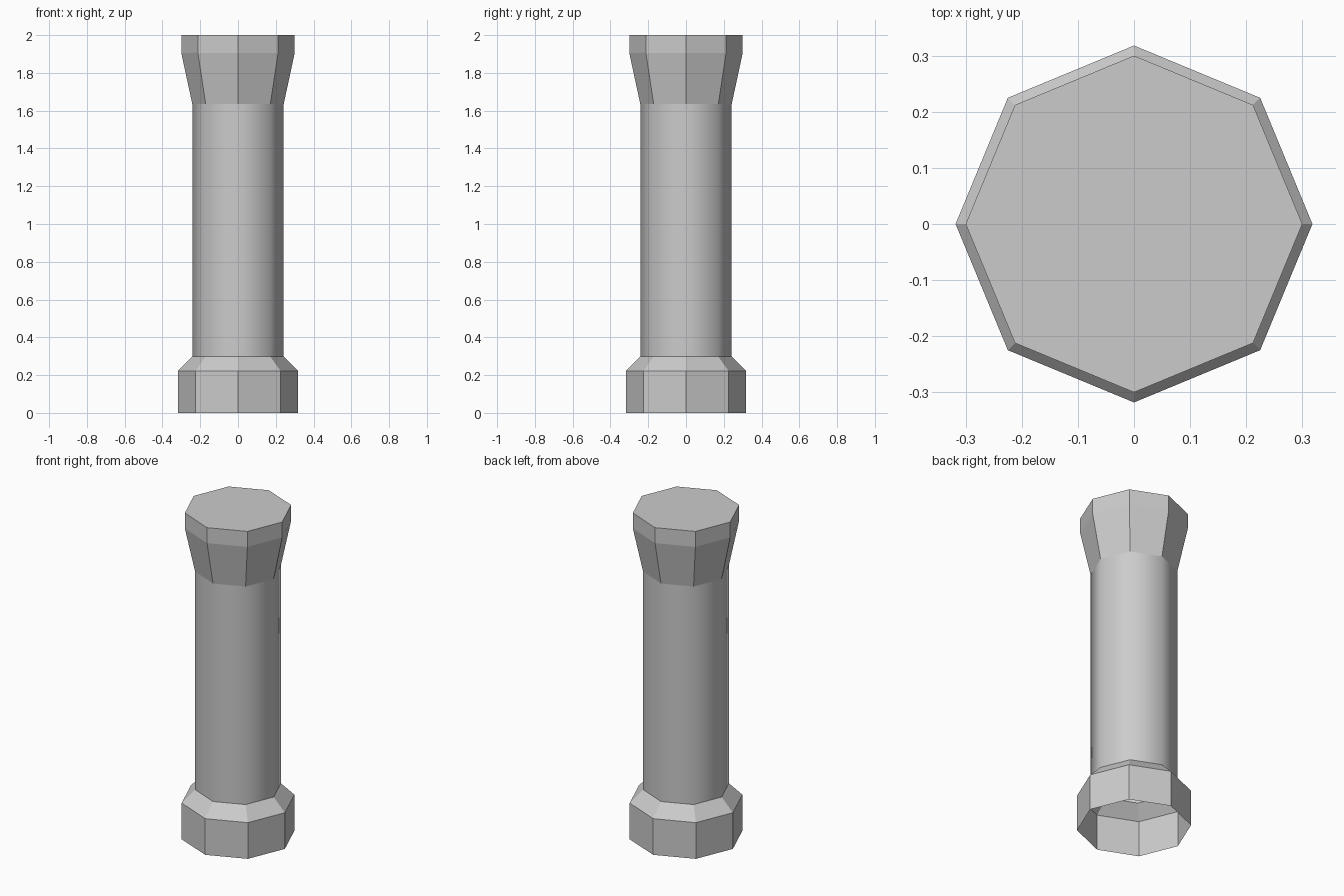
import bpy, bmesh, math

if "Cube" in bpy.data.objects:
    bpy.data.objects.remove(bpy.data.objects["Cube"])

SIDES = 8

# Stone material
stone = bpy.data.materials.new("grey stone")
stone.diffuse_color = (0.6, 0.6, 0.6, 1)
stone.use_nodes = True
stone.node_tree.nodes["Principled BSDF"].inputs["Base Color"].default_value = stone.diffuse_color

# Profile from floor to top: (radius, height)
profile = [(0.318, 0.0), (0.318, 0.222), (0.242, 0.298),
           (0.242, 1.635), (0.30, 1.905), (0.30, 2.0)]
SHAFT = 2  # profile segment of the smooth shaft

bm = bmesh.new()
rings = []
for r, z in profile:
    angles = [math.tau * i / SIDES for i in range(SIDES)]
    rings.append([bm.verts.new((r * math.cos(a), r * math.sin(a), z)) for a in angles])

# Walls of base, shaft and capital; hollow and open underneath
for k, (low, high) in enumerate(zip(rings, rings[1:])):
    for i in range(SIDES):
        j = (i + 1) % SIDES
        face = bm.faces.new((low[i], low[j], high[j], high[i]))
        face.smooth = k == SHAFT

# Flat top
bm.faces.new(rings[-1])

# Crisp rims where the shaft meets base and capital
for ring in (rings[SHAFT], rings[SHAFT + 1]):
    for i in range(SIDES):
        bm.edges.get((ring[i], ring[(i + 1) % SIDES])).smooth = False

mesh = bpy.data.meshes.new("column")
bm.to_mesh(mesh)
bm.free()
mesh.materials.append(stone)
column = bpy.data.objects.new("column", mesh)
bpy.context.collection.objects.link(column)
